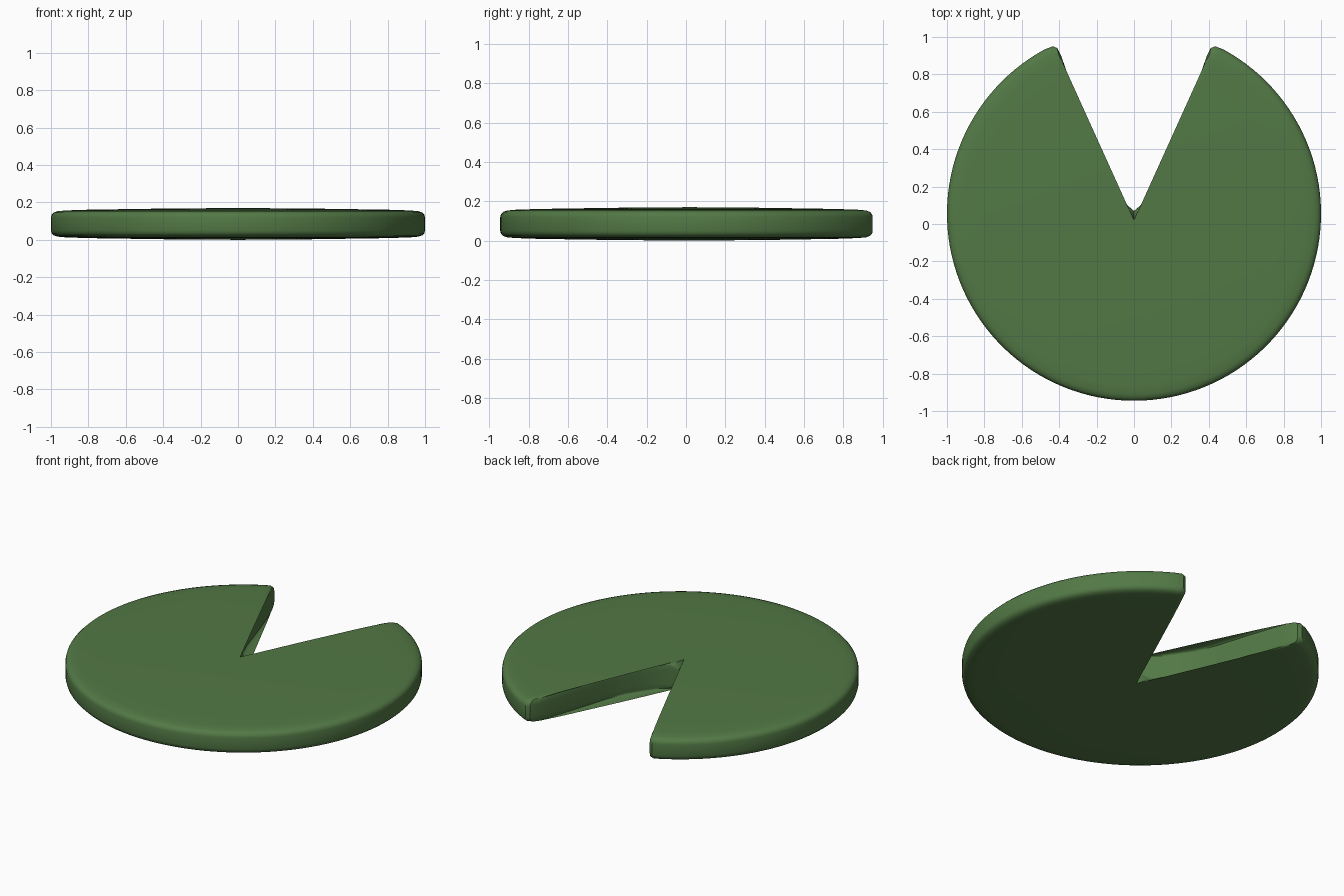
import bpy, bmesh, math

if "Cube" in bpy.data.objects:
    bpy.data.objects.remove(bpy.data.objects["Cube"])

CENTRE = (0.0, 0.02)       # point the rings shrink towards
DISC_Y, MID_Z = 0.055, 0.085

# Right side of the notch, from the rounded tip in to the middle
notch = [(0.458, 0.941), (0.434, 0.95), (0.41, 0.94), (0.39, 0.90), (0.365, 0.83),
         (0.31, 0.66), (0.25, 0.46), (0.20, 0.325), (0.15, 0.235), (0.10, 0.155),
         (0.035, 0.10)]

# Outline: notch left wall, notch apex, right wall, then the round rim
outline = [(-x, y) for x, y in notch] + [(0, 0.07)] + notch[::-1]
apex, wall_count = len(notch), len(outline)
start = math.atan2(0.93 - DISC_Y, 0.475)
sweep = math.pi + 2 * start
N = 110
for i in range(N + 1):
    a = start - sweep * i / N
    outline.append((math.cos(a), DISC_Y + math.sin(a)))

# Edge profile: (scale, half thickness), mirrored above and below the middle
half = [(1.0, 0.035), (0.996, 0.05), (0.985, 0.061), (0.965, 0.068),
        (0.92, 0.072), (0.8, 0.076), (0.4, 0.082)]
profile = [(s, -h) for s, h in half[::-1]] + [(s, h) for s, h in half]

bm = bmesh.new()
rings = []
for s, h in profile:
    ring = []
    for i, (x, y) in enumerate(outline):
        px = CENTRE[0] + (x - CENTRE[0]) * s
        py = CENTRE[1] + (y - CENTRE[1]) * s
        z = h
        if i < wall_count:
            # notch walls lean back a little; the apex is pinched in
            px += math.copysign(0.7 * min(1 - s, 0.03) * abs(x) * s, x)
            if i == apex:
                z *= 0.6
        ring.append(bm.verts.new((px, py, MID_Z + z)))
    rings.append(ring)

count = len(outline)
for low, high in zip(rings, rings[1:]):
    for i in range(count):
        j = (i + 1) % count
        bm.faces.new((low[i], low[j], high[j], high[i]))
for ring, z in ((rings[0], 0.0), (rings[-1], 0.17)):
    hub = bm.verts.new((*CENTRE, z))
    for i in range(count):
        bm.faces.new((ring[i], ring[(i + 1) % count], hub))
bmesh.ops.recalc_face_normals(bm, faces=bm.faces)

mesh = bpy.data.meshes.new("lily_pad")
bm.to_mesh(mesh)
bm.free()
pad = bpy.data.objects.new("lily_pad", mesh)
bpy.context.collection.objects.link(pad)

green = bpy.data.materials.new("leaf_green")
green.diffuse_color = (0.085, 0.19, 0.06, 1)
green.use_nodes = True
green.node_tree.nodes["Principled BSDF"].inputs["Base Color"].default_value = green.diffuse_color
mesh.materials.append(green)

bpy.context.view_layer.objects.active = pad
pad.select_set(True)
bpy.ops.object.shade_smooth_by_angle(angle=math.radians(40))
